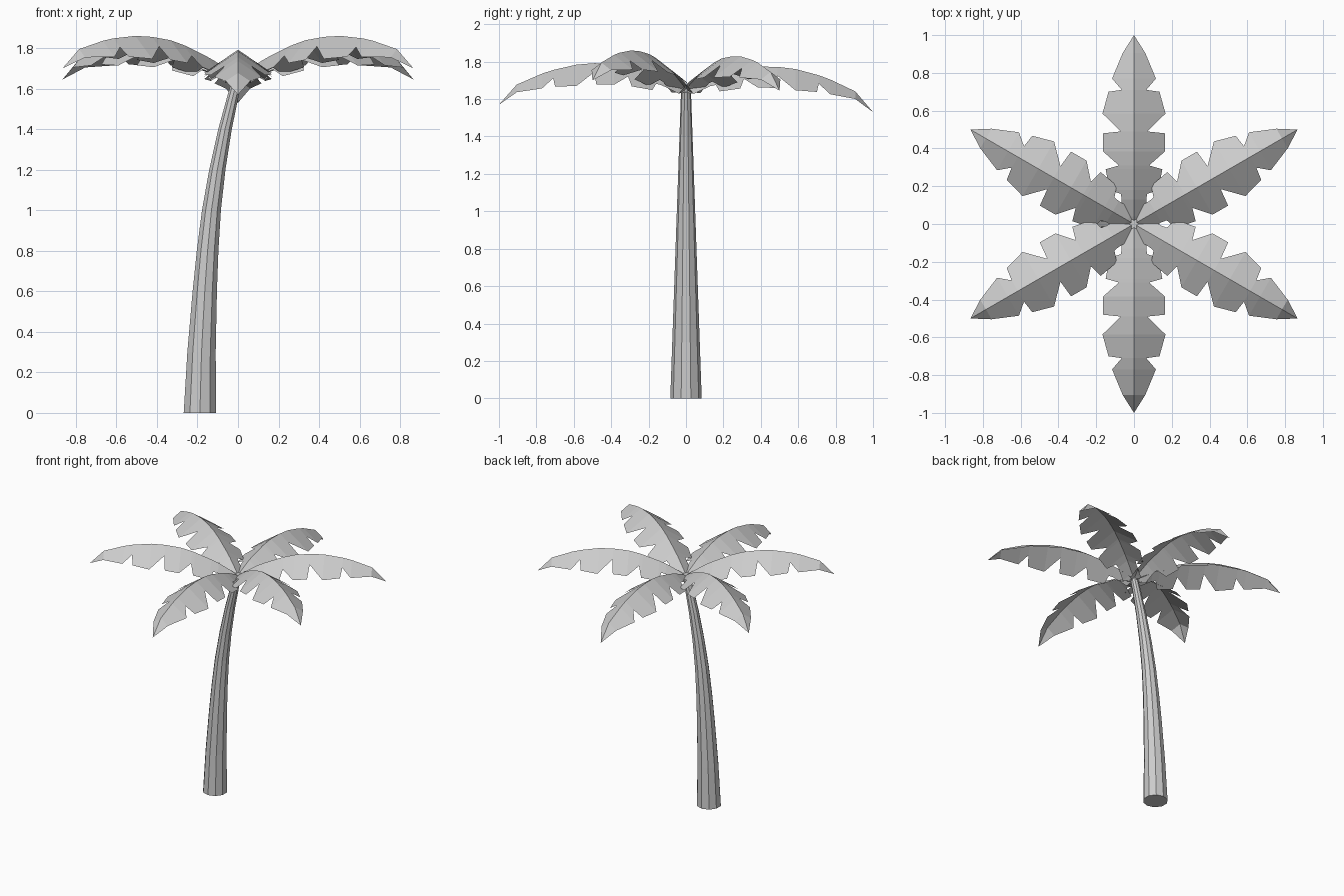
import bpy, bmesh, math
from mathutils import Vector

cube = bpy.data.objects.get("Cube")
if cube:
    bpy.data.objects.remove(cube)

grey = bpy.data.materials.new("light_grey")
grey.use_nodes = True
grey.diffuse_color = (0.6, 0.6, 0.6, 1)
grey.node_tree.nodes["Principled BSDF"].inputs["Base Color"].default_value = (0.6, 0.6, 0.6, 1)


def finish(bm, name):
    mesh = bpy.data.meshes.new(name)
    bm.to_mesh(mesh)
    bm.free()
    mesh.materials.append(grey)
    obj = bpy.data.objects.new(name, mesh)
    bpy.context.collection.objects.link(obj)
    return obj


def interp(points, t):
    """Piecewise linear lookup."""
    for (a, u), (b, v) in zip(points, points[1:]):
        if t <= b:
            return u + (v - u) * (t - a) / (b - a)
    return points[-1][1]


# Trunk: tapered, ten-sided and leaning further with height
LEAN = [(0, -.188), (.3, -.18), (.6, -.164), (.8, -.15), (1, -.131),
        (1.2, -.102), (1.4, -.064), (1.55, -.028), (1.66, 0)]
SIDES = 10
bm = bmesh.new()
rings = []
for z, x in LEAN:
    r = .084 - .058 * z / 1.66
    rings.append([bm.verts.new((x + r * math.cos(math.tau * (i + .5) / SIDES),
                                r * math.sin(math.tau * (i + .5) / SIDES), z))
                  for i in range(SIDES)])
for low, high in zip(rings, rings[1:]):
    for i in range(SIDES):
        j = (i + 1) % SIDES
        bm.faces.new((low[i], low[j], high[j], high[i]))
bm.faces.new(rings[0][::-1])
bm.faces.new(rings[-1])
finish(bm, "trunk")

# Frond spine height and toothed half-width along its length
SPINE = [(0, 1.65), (.09, 1.715), (.22, 1.78), (.36, 1.835), (.545, 1.864),
         (.74, 1.845), (.905, 1.795), (1, 1.70)]
EDGE = [(0, .02), (.04, .065), (.13, .065), (.16, .07), (.18, .13), (.29, .15),
        (.31, .08), (.385, .165), (.48, .165), (.49, .07), (.585, .167),
        (.70, .135), (.71, .065), (.77, .116), (.905, .06), (1, 0)]


def frond(name, angle, tilt):
    """Arched leaf folded along its spine, with notched edges."""
    bm = bmesh.new()
    out = Vector((math.cos(angle), math.sin(angle), 0))
    side = Vector((-out.y, out.x, 0))
    rows = []
    for s, w in EDGE:
        mid = out * s + Vector((0, 0, interp(SPINE, s) + tilt * s))
        drop = Vector((0, 0, -.68 * w))
        rows.append([bm.verts.new(p) for p in
                     (mid - side * w + drop, mid, mid + side * w + drop)])
    for a, b in zip(rows, rows[1:]):
        for k in (0, 1):
            bm.faces.new((a[k], b[k], b[k + 1], a[k + 1]))
    bmesh.ops.remove_doubles(bm, verts=bm.verts, dist=.0001)
    finish(bm, name)


for name, degrees, tilt in (("left_back", 30, -.055), ("back", 90, -.17),
                            ("right_back", 150, -.055), ("right_front", 210, 0),
                            ("front", 270, -.13), ("left_front", 330, 0)):
    frond(name + "_frond", math.radians(degrees), tilt)
